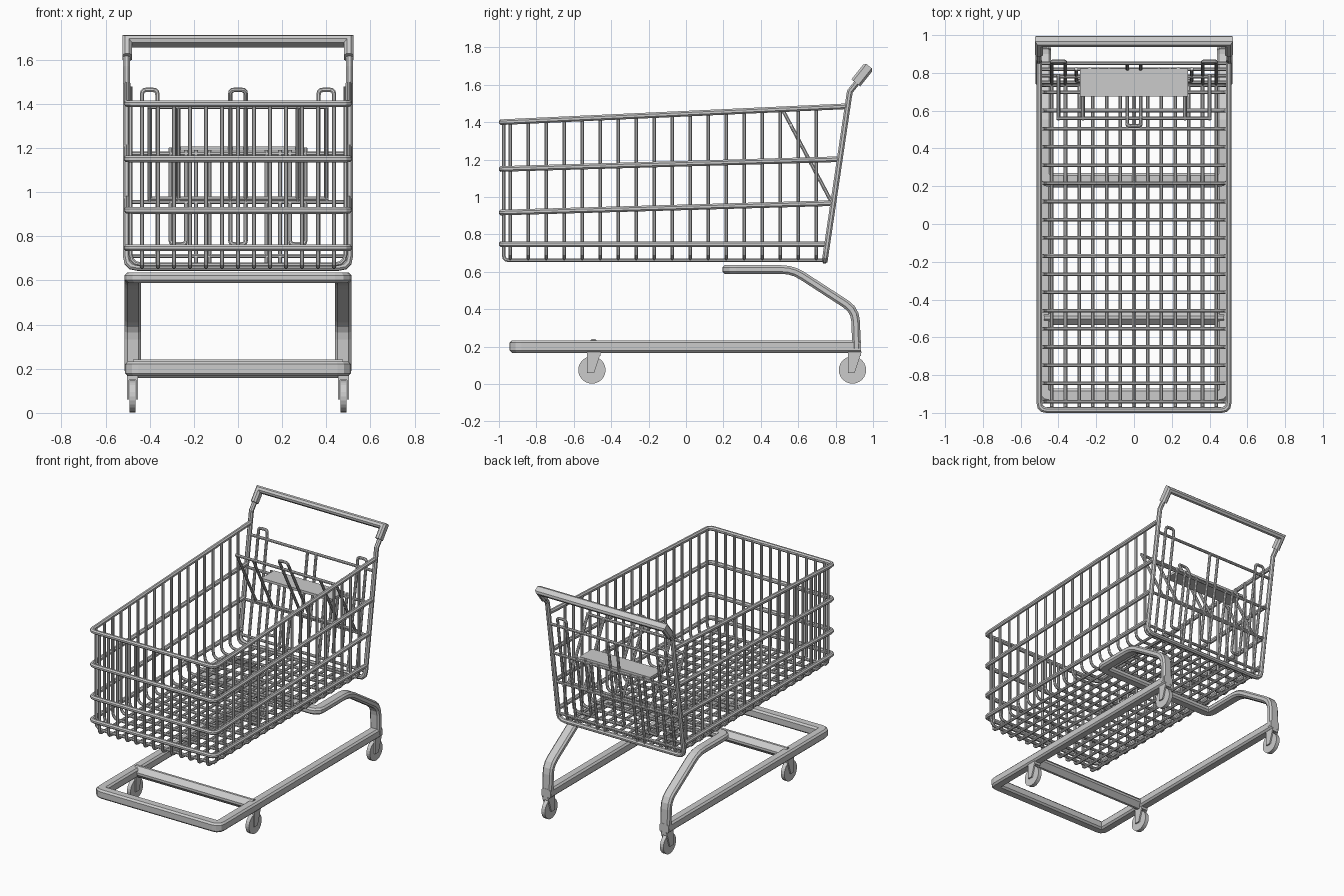
import bpy, bmesh, math
from mathutils import Vector

if "Cube" in bpy.data.objects:
    bpy.data.objects.remove(bpy.data.objects["Cube"])


def fillet(pts, r, n=3):
    """Round every interior corner of an open path."""
    p = [Vector(q) for q in pts]
    out = [p[0]]
    for a, b, c in zip(p, p[1:], p[2:]):
        s = b + (a - b).normalized() * min(r, (a - b).length * .5)
        e = b + (c - b).normalized() * min(r, (c - b).length * .5)
        for i in range(n + 1):
            t = i / n
            out.append(s * (1 - t) ** 2 + b * 2 * t * (1 - t) + e * t * t)
    return out + [p[-1]]


def both(paths):
    """Paths plus their copies across x = 0."""
    return paths + [[(-q[0], q[1], q[2]) for q in p] for p in paths]


def finish(name, bm):
    bmesh.ops.recalc_face_normals(bm, faces=bm.faces)
    me = bpy.data.meshes.new(name)
    bm.to_mesh(me)
    bm.free()
    ob = bpy.data.objects.new(name, me)
    bpy.context.collection.objects.link(ob)
    return ob


def tubes(name, paths, w, h=None, c=None):
    """Sweep a chamfered section along planar paths (w in plane, h across it)."""
    h = h or w
    c = c or w * .293
    x, y = w / 2, h / 2
    sec = [(x, y - c), (x - c, y), (c - x, y), (-x, y - c),
           (-x, c - y), (c - x, -y), (x - c, -y), (x, c - y)]
    bm = bmesh.new()
    for path in paths:
        p = []
        for q in map(Vector, path):
            if not p or (q - p[-1]).length > 1e-5:
                p.append(q)
        d = [(b - a).normalized() for a, b in zip(p, p[1:])]
        n = max((a.cross(b) for a, b in zip(d, d[1:])),
                key=lambda v: v.length, default=Vector())
        if n.length < 1e-4:
            n = d[0].orthogonal()
        n.normalize()
        rings = []
        for i, q in enumerate(p):
            a, b = d[max(i - 1, 0)], d[min(i, len(d) - 1)]
            t = (a + b).normalized()
            s = n.cross(t) / max(.3, t.dot(a))
            rings.append([bm.verts.new(q + s * u + n * v) for u, v in sec])
        for r0, r1 in zip(rings, rings[1:]):
            for k in range(8):
                bm.faces.new((r0[k], r0[k - 1], r1[k - 1], r1[k]))
        bm.faces.new(rings[0])
        bm.faces.new(rings[-1])
    return finish(name, bm)


def box(bm, lo, hi):
    v = bmesh.ops.create_cube(bm, size=1)['verts']
    for q in v:
        q.co = [(l + u) / 2 + k * (u - l) for l, u, k in zip(lo, hi, q.co)]


# Chassis: lower U, cross bar, bent risers and upper U
X = .476
tubes("lower_frame", [fillet([(-X, .935, .2), (-X, -.907, .2),
                              (X, -.907, .2), (X, .935, .2)], .03)], .072, .066, .012)
tubes("lower_cross_bar", [[(-X, -.495, .2), (X, -.495, .2)]], .07, .07, .012)
tubes("rear_riser", both([fillet([(X, .3, .612), (X, .57, .612), (X, .905, .395),
                                  (X, .912, .19)], .06)]), .046, .075, .012)
tubes("upper_frame", [fillet([(-X, .32, .612), (-X, .232, .612),
                              (X, .232, .612), (X, .32, .612)], .04)], .075, .046, .012)

# Casters: wheel with a pair of fork plates
for label, wy in (("front", -.503), ("rear", .89)):
    for side in (-1, 1):
        bm = bmesh.new()
        res = bmesh.ops.create_cone(bm, cap_ends=True, segments=24,
                                    radius1=.073, radius2=.073, depth=.028)
        for v in res['verts']:
            v.co = (v.co.z + side * .478, v.co.x + wy, v.co.y + .075)
        finish(f"{label}_wheel", bm)
        bm = bmesh.new()
        for off in (-.02, .02):
            prof = [(-.025, .175), (.05, .175), (.012, .06), (-.025, .06)]
            f = bm.faces.new([bm.verts.new((side * .478 + off - .005, wy + a, b))
                              for a, b in prof])
            g = bmesh.ops.extrude_face_region(bm, geom=[f])
            bmesh.ops.translate(bm, vec=(.01, 0, 0),
                                verts=[e for e in g['geom'] if isinstance(e, bmesh.types.BMVert)])
        box(bm, (side * .478 - .025, wy - .025, .15), (side * .478 + .025, wy + .045, .175))
        finish(f"{label}_fork", bm)


# Basket rails: open loops rising to the back
R = .501


def back_y(z):
    return .742 + (z - .66) * .148


rails = []
for zf, zb in ((1.4, 1.485), (1.15, 1.202), (.917, .967), (.748, .748)):
    yb = back_y(zb)
    rails.append(fillet([(-R, yb, zb), (-R, -.985, zf), (R, -.985, zf), (R, yb, zb)], .04))
tubes("basket_rails", rails, .03)

# Basket wires: cross U-shapes and front-to-back L-shapes
ribs = []
for k in range(18):
    y = -.94 + k * .0963
    zt = 1.4 + (y + .985) * .047
    ribs.append(fillet([(-.487, y, zt), (-.487, y, .672), (.487, y, .672), (.487, y, zt)], .05))
tubes("basket_cross_wires", ribs, .019)
tubes("basket_long_wires", [fillet([((k - 6) * .0725, -.975, 1.4), ((k - 6) * .0725, -.975, .661),
                                    ((k - 6) * .0725, .742, .661)], .03)
                            for k in range(13)], .019)

# Back frame, handle stems and handle
tubes("back_frame", [fillet([(-.505, back_y(1.56), 1.56), (-.505, back_y(.66), .66),
                             (.505, back_y(.66), .66), (.505, back_y(1.56), 1.56)], .05)], .031)
tubes("handle_stem", both([[(.505, back_y(1.53), 1.53), (.505, .877, 1.565),
                            (.505, .925, 1.625)]]), .031)
tubes("handle", [[(-.502, .908, 1.61), (-.502, .966, 1.683),
                  (.502, .966, 1.683), (.502, .908, 1.61)]], .042, .06, .012)


# Rear gate: horizontal wires, hairpins and single wires in the sloping plane
def gate(x, z):
    return (x, back_y(z), z)


def hairpin(plane, x, z_open, z_bend, half=.035):
    return fillet([plane(x - half, z_open), plane(x - half, z_bend),
                   plane(x + half, z_bend), plane(x + half, z_open)], .02)


wires = [[gate(-.5, z), gate(.5, z)] for z in (1.4, 1.175, .955, .71)]
wires += [hairpin(gate, x, .68, 1.463) for x in (-.4, .4)]
wires += [hairpin(gate, 0, 1.4, .763)]
wires += [hairpin(gate, x, 1.2, .763) for x in (-.27, .27)]
wires += [[gate(x, .66), gate(x, 1.19)] for x in (-.19, -.13, .13, .19)]
tubes("rear_gate", wires, .019)


# Fold-out child seat back leaning forward into the basket
def lean(x, z):
    return (x, .785 - (z - .96) * .53, z)


seat = [[lean(-.41, z), lean(.41, z)] for z in (1.385, .97)]
seat += [hairpin(lean, 0, .96, 1.463)]
seat += [[lean(x, .96), lean(x, 1.39)] for x in (-.4, -.27, .27, .4)]
tubes("seat_back_wires", seat, .019)

# Seat plate
bm = bmesh.new()
box(bm, (-.285, .675, 1.188), (.285, .822, 1.206))
finish("seat_plate", bm)
